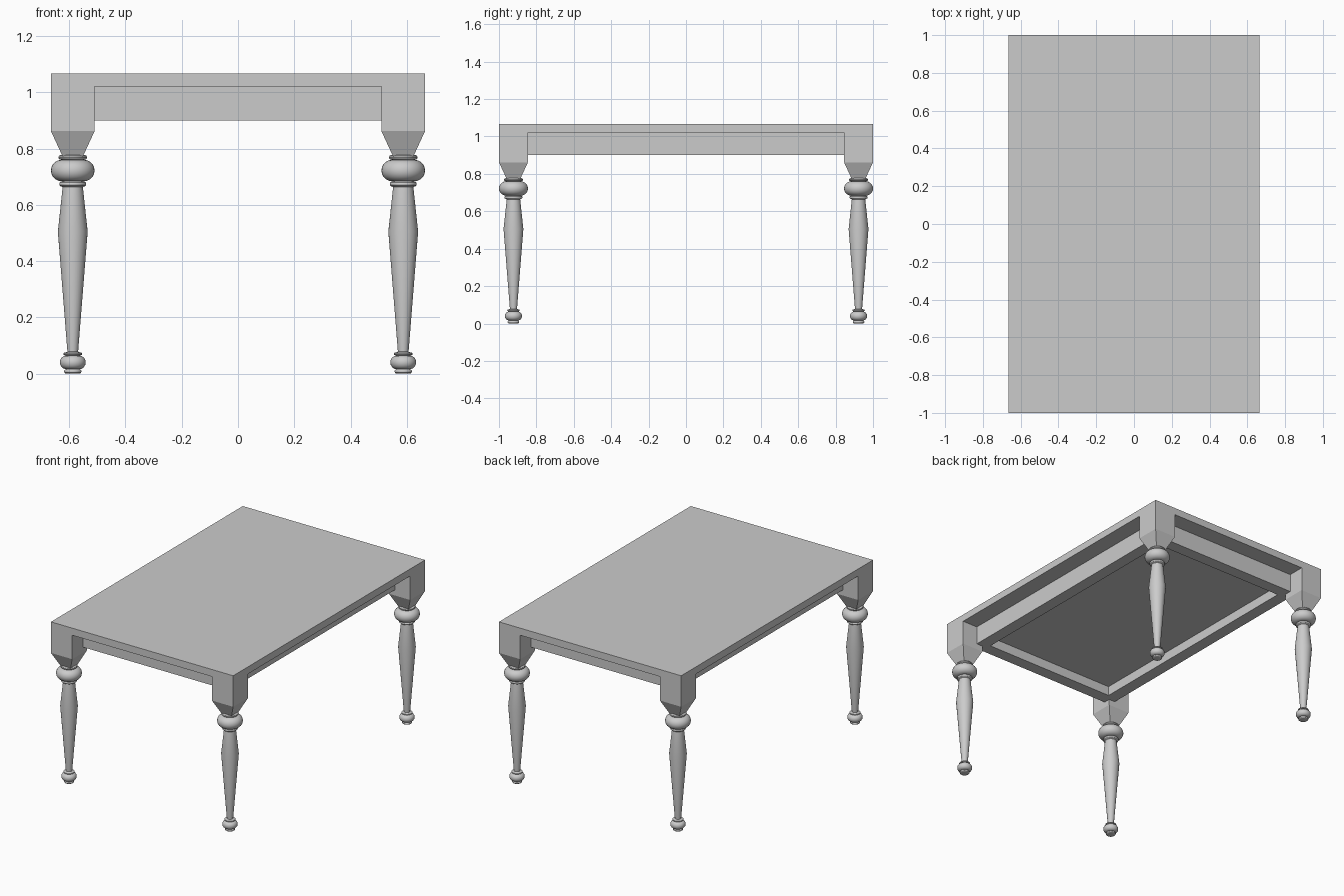
import bpy, bmesh, math

if "Cube" in bpy.data.objects:
    bpy.data.objects.remove(bpy.data.objects["Cube"])

grey = bpy.data.materials.new("plain_grey")
grey.diffuse_color = (0.6, 0.6, 0.6, 1)
grey.use_nodes = True
grey.node_tree.nodes["Principled BSDF"].inputs["Base Color"].default_value = grey.diffuse_color

W, L = 0.665, 1.0             # half width and half length of the table
TOP, UNDER = 1.067, 1.02      # slab faces
B = 0.0775                    # half width of a corner block


def finish(bm, name):
    bmesh.ops.recalc_face_normals(bm, faces=bm.faces)
    mesh = bpy.data.meshes.new(name)
    bm.to_mesh(mesh)
    bm.free()
    mesh.materials.append(grey)
    ob = bpy.data.objects.new(name, mesh)
    bpy.context.collection.objects.link(ob)
    return ob


def stack(name, sections, cx=0, cy=0):
    """Closed solid through rectangular sections (half x, half y, z)."""
    bm = bmesh.new()
    rings = [[bm.verts.new((cx + sx * hx, cy + sy * hy, z))
              for sx, sy in ((-1, -1), (1, -1), (1, 1), (-1, 1))]
             for hx, hy, z in sections]
    for a, b in zip(rings, rings[1:]):
        for i in range(4):
            j = (i + 1) % 4
            bm.faces.new((a[i], a[j], b[j], b[i]))
    bm.faces.new(rings[0])
    bm.faces.new(rings[-1])
    return finish(bm, name)


def bulge(r_in, r_out, z0, z1, n=8):
    """Half-ellipse profile points for a turned ring."""
    return [(r_in + (r_out - r_in) * math.sin(math.pi * k / n),
             (z0 + z1) / 2 - (z1 - z0) / 2 * math.cos(math.pi * k / n))
            for k in range(n + 1)]


def turned_leg(name, cx, cy, profile, sides=32):
    bm = bmesh.new()
    rings = [[bm.verts.new((cx + r * math.cos(2 * math.pi * i / sides),
                            cy + r * math.sin(2 * math.pi * i / sides), z))
              for i in range(sides)] for r, z in profile]
    for a, b in zip(rings, rings[1:]):
        for i in range(sides):
            j = (i + 1) % sides
            bm.faces.new((a[i], a[j], b[j], b[i])).smooth = True
    bm.faces.new(rings[0])
    bm.faces.new(rings[-1])
    ob = finish(bm, name)
    bpy.ops.object.select_all(action='DESELECT')
    ob.select_set(True)
    bpy.context.view_layer.objects.active = ob
    bpy.ops.object.shade_smooth_by_angle(angle=math.radians(30))


# Table top
stack("table_top", [(W, L, UNDER), (W, L, TOP)])

# Apron frame, set back from the edge, with a shallow recess underneath
o, i = 0.11, 0.19
stack("apron", [(W - o, L - o, UNDER), (W - o, L - o, 0.90),
                (W - i, L - i, 0.90), (W - i, L - i, 0.962)])

# Turned profile from the foot up to the block
profile = (bulge(0.022, 0.031, 0.0, 0.016, 6)
           + bulge(0.024, 0.046, 0.016, 0.064)
           + bulge(0.024, 0.034, 0.064, 0.076, 6)
           + [(0.019, 0.078), (0.053, 0.505), (0.036, 0.663)]
           + bulge(0.038, 0.048, 0.665, 0.684, 6)
           + bulge(0.040, 0.0775, 0.684, 0.760, 10)
           + bulge(0.040, 0.051, 0.760, 0.778, 6))

# Corner blocks and legs
for sx, side in ((-1, "left"), (1, "right")):
    for sy, end in ((-1, "front"), (1, "back")):
        cx, cy = sx * (W - B), sy * (L - B)
        stack(f"corner_block_{end}_{side}",
              [(0.036, 0.036, 0.772), (B, B, 0.862), (B, B, UNDER)], cx, cy)
        turned_leg(f"leg_{end}_{side}", cx, cy, profile)
